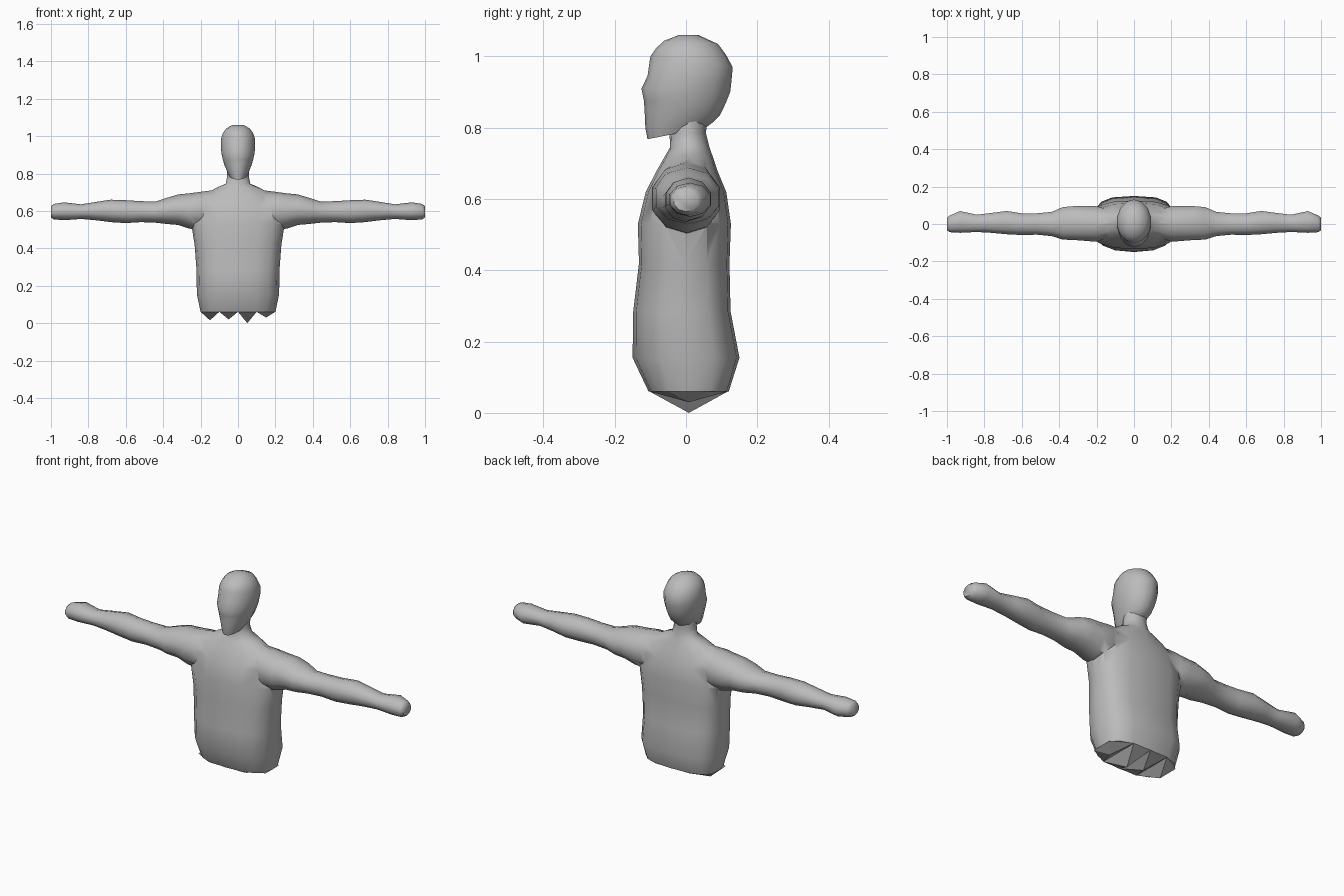
import bpy, bmesh, math
from mathutils import Vector

if "Cube" in bpy.data.objects:
    bpy.data.objects.remove(bpy.data.objects["Cube"])

grey = bpy.data.materials.new("clay grey")
grey.diffuse_color = (0.5, 0.5, 0.5, 1)
grey.use_nodes = True
grey.node_tree.nodes["Principled BSDF"].inputs["Base Color"].default_value = grey.diffuse_color


def spow(v, p):
    return math.copysign(abs(v) ** p, v)


def finish(bm, name):
    bmesh.ops.recalc_face_normals(bm, faces=bm.faces)
    me = bpy.data.meshes.new(name)
    bm.to_mesh(me)
    bm.free()
    ob = bpy.data.objects.new(name, me)
    bpy.context.collection.objects.link(ob)
    me.materials.append(grey)
    return ob


def loft(name, rings):
    """Skin a list of equal-length point rings and cap both ends."""
    bm = bmesh.new()
    loops = [[bm.verts.new(p) for p in r] for r in rings]
    n = len(loops[0])
    for a, b in zip(loops, loops[1:]):
        for i in range(n):
            bm.faces.new((a[i], a[(i + 1) % n], b[(i + 1) % n], b[i]))
    bm.faces.new(loops[0])
    bm.faces.new(loops[-1])
    return finish(bm, name)


def flat_ring(z, hx, yf, yb, ef, eb, n=16):
    """Horizontal outline with separate front and back squareness."""
    pts = []
    for i in range(n):
        a = 2 * math.pi * i / n
        c, s = math.cos(a), math.sin(a)
        e = 2 / (eb if s > 0 else ef)
        mid = (yf + yb) / 2
        pts.append((hx * spow(c, e), mid + spow(s, e) * (yb - yf) / 2, z))
    return pts


# Torso and neck
torso = loft("torso", [flat_ring(*s) for s in (
    (0.06, 0.20, -0.105, 0.12, 2.6, 3.0),
    (0.155, 0.22, -0.15, 0.15, 2.5, 3.0),
    (0.285, 0.222, -0.148, 0.125, 2.5, 3.0),
    (0.42, 0.232, -0.132, 0.122, 2.5, 2.8),
    (0.53, 0.25, -0.135, 0.126, 2.4, 2.6),
    (0.62, 0.24, -0.113, 0.113, 2.3, 2.4),
    (0.68, 0.19, -0.082, 0.088, 2.2, 2.2),
    (0.722, 0.12, -0.058, 0.074, 2, 2),
    (0.745, 0.066, -0.045, 0.066, 2, 2),
    (0.785, 0.058, -0.046, 0.056, 2, 2),
    (0.83, 0.058, -0.04, 0.06, 2, 2))])


# Arms: x, lower z, upper z, front y, back y
ARM = ((0.10, 0.53, 0.715, -0.06, 0.07), (0.20, 0.50, 0.702, -0.10, 0.10),
       (0.26, 0.505, 0.694, -0.095, 0.10), (0.32, 0.525, 0.688, -0.09, 0.10),
       (0.38, 0.53, 0.67, -0.088, 0.095), (0.44, 0.537, 0.65, -0.068, 0.068),
       (0.52, 0.54, 0.652, -0.06, 0.06), (0.60, 0.535, 0.657, -0.062, 0.06),
       (0.68, 0.54, 0.66, -0.058, 0.073), (0.76, 0.55, 0.648, -0.05, 0.062),
       (0.84, 0.557, 0.635, -0.045, 0.052), (0.93, 0.55, 0.646, -0.05, 0.072),
       (0.985, 0.555, 0.637, -0.046, 0.048), (1.0, 0.565, 0.625, -0.035, 0.035))


def arm_ring(side, x, z0, z1, yf, yb, n=10):
    pts = []
    for i in range(n):
        a = 2 * math.pi * i / n + math.pi / 2
        c, s = math.cos(a), math.sin(a)
        y = (yf + yb) / 2 + c * (yb - yf) / 2
        z = (z0 + z1) / 2 + s * (z1 - z0) / 2
        pts.append((side * x, y, z))
    return pts


# Fuse the arms into the torso
for side, label in ((-1, "right_arm"), (1, "left_arm")):
    arm = loft(label, [arm_ring(side, *s) for s in ARM])
    mod = torso.modifiers.new(label, "BOOLEAN")
    mod.operation = "UNION"
    mod.solver = "EXACT"
    mod.object = arm
    bpy.context.view_layer.objects.active = torso
    bpy.ops.object.modifier_apply(modifier=label)
    bpy.data.objects.remove(arm)

# Head: tilted rings given by front point, back point and half width
HEAD = ((-0.108, 0.768, 0.055, 0.80, 0.044), (-0.114, 0.80, 0.075, 0.815, 0.058),
        (-0.116, 0.845, 0.095, 0.835, 0.072), (-0.118, 0.875, 0.112, 0.87, 0.083),
        (-0.125, 0.91, 0.124, 0.90, 0.09), (-0.108, 0.945, 0.128, 0.935, 0.094),
        (-0.100, 1.0, 0.131, 0.97, 0.092), (-0.085, 1.022, 0.112, 1.005, 0.083),
        (-0.062, 1.044, 0.09, 1.035, 0.065), (-0.02, 1.06, 0.035, 1.06, 0.03))


def head_ring(yf, zf, yb, zb, hw, n=14):
    f, b = Vector((0, yf, zf)), Vector((0, yb, zb))
    pts = []
    for i in range(n):
        a = 2 * math.pi * i / n
        p = f.lerp(b, 0.5 - 0.5 * math.cos(a))
        pts.append((hw * math.sin(a), p.y, p.z))
    return pts


head = loft("head", [head_ring(*s) for s in HEAD])

# Jagged underside: a row of shallow points under the waist
bm = bmesh.new()
for x, depth in ((-0.15, 0.015), (-0.05, 0.02), (0.05, 0.0), (0.15, 0.03)):
    tip = bm.verts.new((x, 0.008, depth))
    base = []
    for dx, back in ((-0.05, 0), (0.05, 0), (0.05, 1), (-0.05, 1)):
        edge = abs(x + dx) > 0.19
        y = (0.06 if edge else 0.118) if back else (-0.05 if edge else -0.103)
        base.append(bm.verts.new((x + dx, y, 0.0605)))
    for i in range(4):
        bm.faces.new((base[i], base[(i + 1) % 4], tip))
    bm.faces.new(base)
finish(bm, "torn_underside")

# Smooth skin with sharp lower rim and chin
for ob, angle in ((torso, 55), (head, 55)):
    bpy.ops.object.select_all(action="DESELECT")
    ob.select_set(True)
    bpy.context.view_layer.objects.active = ob
    bpy.ops.object.shade_smooth_by_angle(angle=math.radians(angle))
